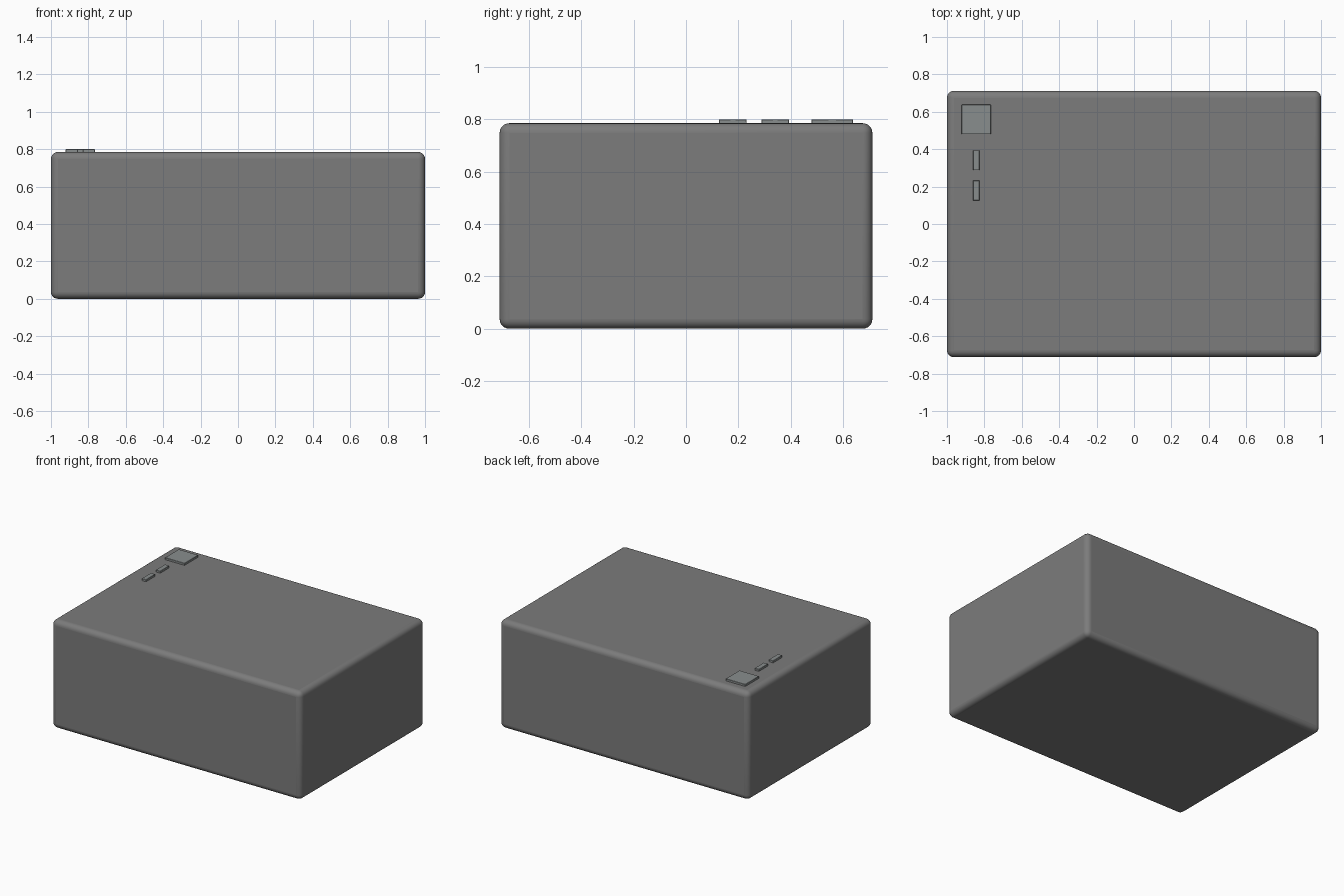
import bpy

if "Cube" in bpy.data.objects:
    bpy.data.objects.remove(bpy.data.objects["Cube"])


def material(name, rgb):
    mat = bpy.data.materials.new(name)
    mat.diffuse_color = (*rgb, 1)
    mat.use_nodes = True
    mat.node_tree.nodes["Principled BSDF"].inputs["Base Color"].default_value = mat.diffuse_color
    return mat


def box(name, x, y, z, bevel, segments, mat):
    """Rounded box spanning the given (min, max) ranges."""
    spans = (x, y, z)
    bpy.ops.mesh.primitive_cube_add(size=1, location=[(a + b) / 2 for a, b in spans])
    ob = bpy.context.object
    ob.name = name
    ob.scale = [b - a for a, b in spans]
    bpy.ops.object.transform_apply(location=False, rotation=False, scale=True)
    mod = ob.modifiers.new("edge_rounding", "BEVEL")
    mod.width = bevel
    mod.segments = segments
    bpy.ops.object.shade_smooth_by_angle()
    ob.data.materials.append(mat)
    return ob


dark = material("dark_grey", (0.2, 0.2, 0.2))
panel = material("panel_grey", (0.25, 0.27, 0.27))

# Main housing with softly rounded edges
body = box("body", (-1, 1), (-0.712, 0.712), (0, 0.785), 0.037, 6, dark)
body.data.shade_smooth()

# Raised square button in the back left corner of the top
box("square_button", (-0.922, -0.765), (0.48, 0.638), (0.77, 0.8), 0.002, 1, panel)

# Two slim indicator bars in front of it
for i, y in enumerate((0.341, 0.179)):
    box(f"indicator_bar_{i + 1}", (-0.861, -0.826), (y - 0.053, y + 0.053),
        (0.77, 0.8), 0.002, 1, panel)
